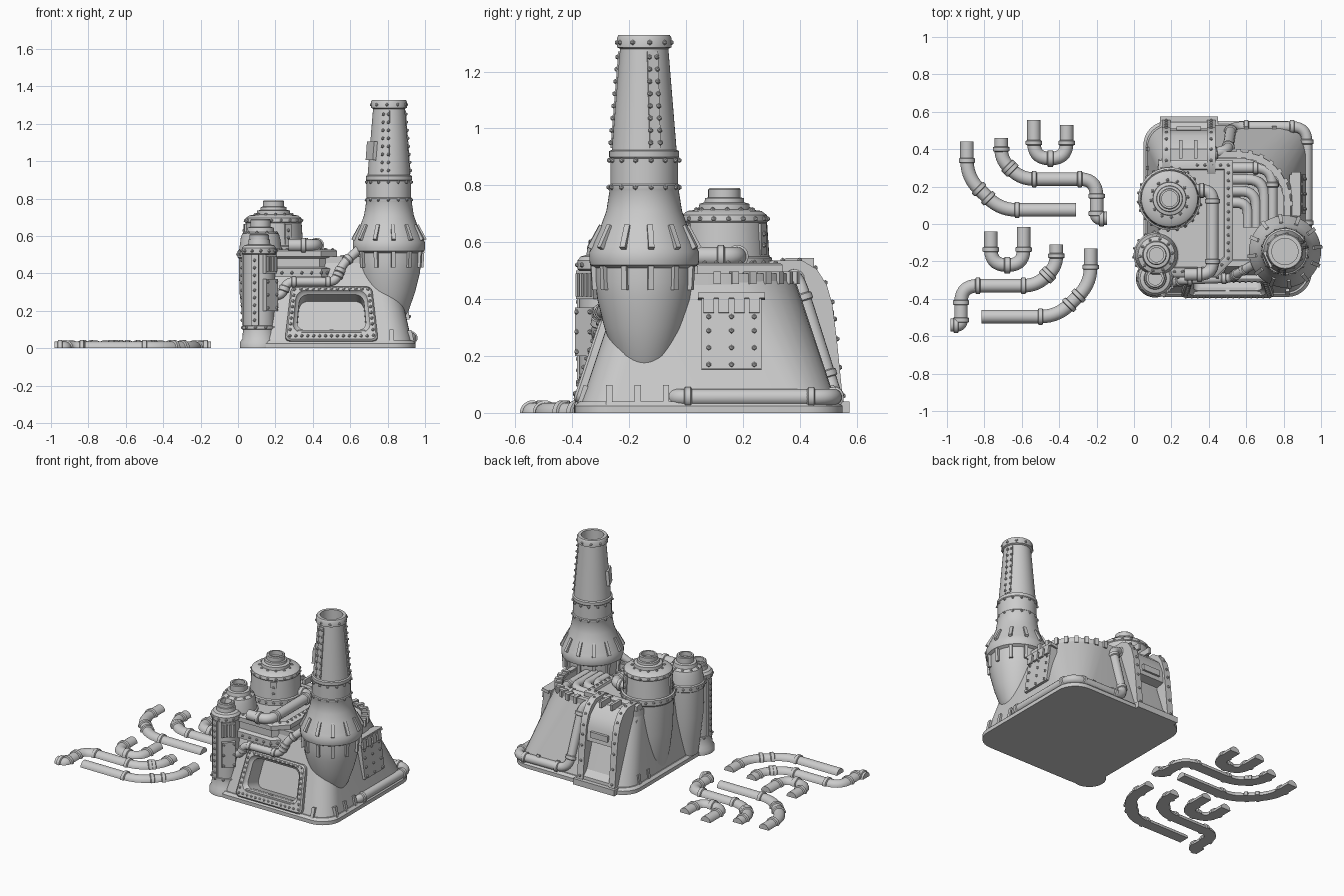
import bpy, bmesh, math
from mathutils import Vector as V, Matrix as M
from math import sin, cos, pi, radians

if "Cube" in bpy.data.objects:
    bpy.data.objects.remove(bpy.data.objects["Cube"])

RIV = []  # rivet centres, built as one object at the end


def finish(name, bm):
    bmesh.ops.recalc_face_normals(bm, faces=bm.faces)
    me = bpy.data.meshes.new(name)
    bm.to_mesh(me)
    bm.free()
    o = bpy.data.objects.new(name, me)
    bpy.context.collection.objects.link(o)
    return o


def loft(bm, rings, cyclic=False, mat=M()):
    rows = [[bm.verts.new(mat @ V(p)) for p in r] for r in rings]
    n = len(rows[0])
    for a, b in zip(rows, rows[1:] + (rows[:1] if cyclic else [])):
        for i in range(n):
            j = (i + 1) % n
            bm.faces.new((a[i], a[j], b[j], b[i]))
    if not cyclic:
        bm.faces.new(rows[0][::-1])
        bm.faces.new(rows[-1])


def solid(name, rings, cyclic=False, mat=M()):
    bm = bmesh.new()
    loft(bm, rings, cyclic, mat)
    return finish(name, bm)


def rrect(x0, x1, y0, y1, z, radii, n=8):
    """Rounded rectangle, corner radii in order back-right, back-left, front-left, front-right."""
    out = []
    for k, (cx, cy, sx, sy) in enumerate(((x1, y1, -1, -1), (x0, y1, 1, -1), (x0, y0, 1, 1), (x1, y0, -1, 1))):
        r = radii[k]
        for i in range(n + 1):
            a = pi / 2 * (k + i / n)
            out.append(V((cx + sx * r + r * cos(a), cy + sy * r + r * sin(a), z)))
    return out


def circle(cx, cy, r, z, n, a0=0):
    return [V((cx + r * cos(a0 + 2 * pi * i / n), cy + r * sin(a0 + 2 * pi * i / n), z)) for i in range(n)]


def lathe(name, cx, cy, prof, n=48):
    return solid(name, [circle(cx, cy, r, z, n) for r, z in prof])


def box(bm, c, s, rot=M()):
    bmesh.ops.create_cube(bm, size=1, matrix=M.Translation(c) @ rot @ M.Diagonal((*s, 1)))


def along(loop, step):
    out = []
    for a, b in zip(loop, loop[1:] + loop[:1]):
        if (b - a).length > step * .6:
            k = max(1, round((b - a).length / step))
            out += [a.lerp(b, i / k) for i in range(k)]
    return out


def pipe(name, pts, r, fillet=.08, half=False, collar=True):
    pts = [V(p) for p in pts]
    path, marks = [pts[0]], []
    for a, p, b in zip(pts, pts[1:], pts[2:]):
        f = min(fillet, (a - p).length * .48, (b - p).length * .48)
        s, e = p + (a - p).normalized() * f, p + (b - p).normalized() * f
        marks += [(s, (p - a).normalized()), (e, (b - p).normalized())]
        path += [s * (1 - t) ** 2 + p * 2.2 * t * (1 - t) * .909 + e * t * t for t in [i / 7 for i in range(8)]]
    path.append(pts[-1])
    bm = bmesh.new()

    def ring(p, d, up, rr):
        side = d.cross(up).normalized()
        n = 12 if half else 16
        return [p + side * rr * cos(a) + up * rr * sin(a)
                for a in [(pi * i / n if half else 2 * pi * i / n) for i in range(n + (1 if half else 0))]]

    def perp(d, up):
        u = up - d * up.dot(d)
        return u.normalized() if u.length > 1e-4 else d.orthogonal().normalized()
    up, rings = V((0, 0, 1)), []
    for i, p in enumerate(path):
        d = (path[min(i + 1, len(path) - 1)] - path[max(i - 1, 0)]).normalized()
        up = perp(d, up)
        rings.append(ring(p, d, up, r))
    loft(bm, rings)
    if collar:
        for p, d in marks:
            u = perp(d, V((0, 0, 1)))
            loft(bm, [ring(p + d * t, d, u, r * k) for t, k in ((-.014, 1), (-.01, 1.22), (.01, 1.22), (.014, 1))])
    return finish(name, bm)


# base plate and tapered main body with a recessed top
solid("base_plate", [rrect(.05, .95, -.39, .55, 0, [.13] * 4), rrect(.05, .95, -.39, .55, .025, [.13] * 4),
                     rrect(.065, .935, -.375, .535, .04, [.12] * 4)])
R_top = [.27, .1, .1, .1]
body = solid("main_body", [rrect(.07, .93, -.37, .53, .03, [.15, .12, .12, .12]),
                           rrect(.13, .83, -.22, .38, .48, R_top),
                           rrect(.16, .80, -.19, .35, .48, [.24, .08, .08, .08]),
                           rrect(.16, .80, -.19, .35, .43, [.24, .08, .08, .08])])
solid("body_rim", [rrect(.13 - o, .83 + o, -.22 - o, .38 + o, z, [r + o for r in R_top])
                   for o, z in ((.008, .45), (.008, .49), (-.025, .49), (-.025, .45))], True)

# furnace mouth, laid on the sloping front
FM = M.Translation((.5, -.322, .175)) @ M.Rotation(radians(71.6), 4, 'X')


def trap(w, y0, y1, z, r):
    return [V((p.x * (1 - .48 * p.y), p.y, z)) for p in rrect(-w / 2, w / 2, y0, y1, z, [r] * 4, 6)]


cutter = solid("mouth_cutter", [trap(.36, -.085, .115, z, .045) for z in (-.11, .2)], mat=FM)
cutter.hide_render = True
mod = body.modifiers.new("mouth", 'BOOLEAN')
mod.object, mod.solver = cutter, 'EXACT'
bpy.context.view_layer.objects.active = body
bpy.ops.object.modifier_apply(modifier="mouth")
bpy.data.objects.remove(cutter)
solid("furnace_frame", [trap(.466, -.15, .155, -.02, .03), trap(.466, -.15, .155, .022, .03),
                        trap(.45, -.142, .147, .03, .025), trap(.40, -.105, .132, .03, .05),
                        trap(.385, -.098, .125, .015, .05), trap(.36, -.085, .115, .008, .045),
                        trap(.36, -.085, .115, -.02, .045)], True, FM)
RIV += [FM @ p for p in along(trap(.425, -.125, .139, .03, .003), .032)]
bm = bmesh.new()
box(bm, (.5, -.36, .085), (.36, .04, .022))
finish("furnace_sill", bm)

# tall chimney, open at the top
CX, CY = .807, -.147
lathe("chimney", CX, CY, [(.03, .135), (.075, .15), (.105, .2), (.14, .3), (.165, .4), (.172, .46), (.172, .51),
      (.19, .52), (.193, .535), (.193, .565), (.183, .585), (.178, .6), (.155, .65), (.133, .71), (.122, .78),
      (.124, .785), (.124, .80), (.119, .805), (.119, .895), (.123, .90), (.123, .92), (.114, .925),
      (.085, 1.28), (.096, 1.285), (.096, 1.318), (.09, 1.328), (.07, 1.328), (.07, 1.1), (.07, 1.0)])
bm = bmesh.new()
for i in range(12):
    a = pi / 6 * i + .13
    rot = M.Rotation(a, 4, 'Z')
    for r, z, h, tilt in ((.167, .615, .09, -.5), (.172, .475, .085, .06)):
        box(bm, (CX + r * cos(a), CY + r * sin(a), z), (.03, .02, h), rot @ M.Rotation(tilt, 4, 'Y'))
finish("chimney_ribs", bm)
for r, z, n in ((.124, .793, 14), (.123, .888, 14), (.096, 1.302, 10)):
    RIV += circle(CX, CY, r, z, n, .2)
# riveted seams and a hatch on the neck
bm = bmesh.new()
for a, w in ((radians(260), .04), (radians(20), .04)):
    box(bm, (CX + .097 * cos(a), CY + .097 * sin(a), 1.1), (.012, w, .34),
        M.Rotation(a, 4, 'Z') @ M.Rotation(-.082, 4, 'Y'))
    for i in range(8):
        z = .95 + i * .043
        r = .115 - (z - .925) * .082 + .005
        RIV += [V((CX + r * cos(a + s), CY + r * sin(a + s), z)) for s in (-.15, .15)]
a = radians(205)
box(bm, (CX + .1 * cos(a), CY + .1 * sin(a), 1.055), (.025, .09, .1), M.Rotation(a, 4, 'Z') @ M.Rotation(-.08, 4, 'Y'))
finish("chimney_seams", bm)

# storage tanks
lathe("large_tank", .19, .135, [(.11, .03), (.135, .15), (.152, .3), (.16, .5), (.168, .51), (.168, .545), (.158, .55),
      (.15, .67), (.154, .675), (.15, .695), (.13, .71), (.09, .715), (.088, .735), (.07, .74), (.068, .755),
      (.057, .757), (.057, .785), (.052, .79), (.042, .79), (.042, .76)])
lathe("medium_tank", .12, -.165, [(.08, .03), (.095, .15), (.112, .3), (.116, .48), (.122, .485), (.122, .52), (.114, .525),
      (.105, .59), (.098, .612), (.075, .622), (.07, .645), (.054, .648), (.054, .685), (.05, .69), (.038, .69), (.038, .66)])
lathe("small_tank", .113, -.29, [(.103, 0), (.103, .03), (.09, .05), (.086, .1), (.09, .102), (.09, .118), (.085, .12),
      (.085, .5), (.092, .505), (.092, .535), (.08, .55), (.06, .555), (.057, .58), (.052, .582), (.052, .605),
      (.047, .61), (.036, .61), (.036, .58)])
for x, y, r, z, n in ((.19, .135, .168, .528, 22), (.19, .135, .152, .682, 18), (.19, .135, .1, .714, 12),
                      (.12, -.165, .122, .503, 16), (.12, -.165, .086, .617, 10), (.113, -.29, .092, .52, 12),
                      (.113, -.29, .09, .11, 10)):
    RIV += circle(x, y, r, z, n, .1)
# tank seams, gauge panel and vent
bm = bmesh.new()
for x, y, r, z, h, deg in ((.19, .135, .153, .61, .11, -60), (.19, .135, .153, .61, .11, 60), (.19, .135, .153, .61, .11, 190),
                           (.113, -.29, .085, .31, .38, 255), (.113, -.29, .085, .31, .38, 180)):
    a = radians(deg)
    box(bm, (x + r * cos(a), y + r * sin(a), z), (.014, .04, h), M.Rotation(a, 4, 'Z'))
    k = int(h / .04)
    RIV += [V((x + (r + .007) * cos(a), y + (r + .007) * sin(a), z + (i - (k - 1) / 2) * .04)) for i in range(k)]
a = radians(315)
rot = M.Rotation(a, 4, 'Z')
for r, z, s in ((.085, .285, (.03, .085, .17)), (.083, .45, (.02, .085, .1))):
    box(bm, (.113 + r * cos(a), -.29 + r * sin(a), z), s, rot)
for i in range(4):
    box(bm, V((.113, -.29, .45)) + rot @ V((.096, (i - 1.5) * .021, 0)), (.014, .01, .08), rot)
RIV += [V((.113, -.29, .285)) + rot @ V((.1, s, t)) for s in (-.033, .033) for t in (-.07, 0, .07)]
finish("tank_panels", bm)

# chamfered deck in two tiers
def deck(o, z):
    return [V(p) for p in ((.13, -.27 - o, z), (.44 + o * .4, -.27 - o, z), (.52 + o, -.19 - o * .4, z),
                           (.52 + o, .33 + o, z), (.13, .33 + o, z))]


solid("upper_deck", [deck(o, z) for o, z in ((.015, .38), (.015, .425), (-.01, .435), (-.01, .48), (.01, .49),
                                             (.01, .52), (0, .527), (-.035, .527), (-.04, .512))])
RIV += [p for p in along(deck(-.015, .527), .042) if p.x > .3 or p.y < 0]
RIV += [p for p in along(deck(.017, .403), .05) if p.y < -.15]

# pipework on the building
pipe("deck_pipe", [(.27, -.27, .55), (.42, -.27, .55), (.42, .18, .55), (.3, .18, .55)], .033, .07)
pipe("front_pipe", [(.15, -.31, .28), (.235, -.31, .28), (.26, -.3, .355), (.52, -.29, .355), (.56, -.26, .45),
                    (.67, -.2, .55)], .024, .04)
for i in range(4):
    o = i * .062
    pipe(f"feed_pipe_{i + 1}", [(.48, .3 - o, .46), (.74 - o * .7, .3 - o, .46), (.74 - o * .7, -.02, .46)], .028, .09, collar=i == 0)
pipe("back_pipe", [(.36, .37, .47), (.5, .39, .47), (.52, .52, .06), (.925, .52, .055), (.925, -.04, .055),
                   (.83, -.06, .055)], .029, .08)

# rear hatch housing: cheeks, recessed middle, foot
def yz_prism(bm, x0, x1, prof):
    loft(bm, [[(x, y, z) for y, z in prof] for x in (x0, x1)])


bm = bmesh.new()
out = [(.25, .0), (.565, .0), (.55, .06), (.53, .26), (.515, .38), (.495, .45), (.46, .505), (.41, .535), (.3, .535), (.25, .5)]
for x in (.15, .39):
    yz_prism(bm, x, x + .045, out)
    RIV += [V((x + .0225, y, z)) for y, z in ((.553, .06), (.541, .16), (.531, .26), (.523, .33), (.514, .39), (.49, .458),
                                              (.455, .51), (.4, .536), (.34, .536))]
yz_prism(bm, .18, .4, [(.25, 0), (.55, 0), (.545, .06), (.44, .16), (.45, .28), (.51, .29), (.5, .38), (.47, .45),
                       (.4, .51), (.25, .51)])
box(bm, (.293, .5, .02), (.31, .15, .04))
box(bm, (.293, .505, .34), (.13, .03, .04))
for x in (.25, .33):
    box(bm, (x, .4, .525), (.018, .1, .04))
finish("rear_hatch", bm)

# riveted vent panel on the right side
bm = bmesh.new()
rot = M.Rotation(radians(-8), 4, 'Y')
c = V((.875, .16, .285))
box(bm, c, (.05, .21, .27), rot)
box(bm, c + rot @ V((.01, 0, .125)), (.05, .235, .02), rot)
for i in range(4):
    box(bm, c + rot @ V((.02, (i - 1.5) * .053, .095)), (.035, .037, .065), rot)
for y in (-.08, 0, .08):
    RIV += [c + rot @ V((.026, y, z)) for z in (-.12, -.06, 0, .05)]
finish("side_panel", bm)

# buttress fins round the base and tabs on the body rim
bm = bmesh.new()
for x in (.3, .5, .72, .82):
    box(bm, (x, -.355, .05), (.022, .04, .09), M.Rotation(-.32, 4, 'X'))
for y in (-.27, -.17, -.07):
    box(bm, (.918, y, .05), (.04, .022, .09), M.Rotation(-.22, 4, 'Y'))
for x in (.6, .75):
    box(bm, (x, .515, .05), (.022, .04, .09), M.Rotation(.32, 4, 'X'))
for y in (.3, .4):
    box(bm, (.085, y, .05), (.04, .022, .09), M.Rotation(.15, 4, 'Y'))
for i in range(8):
    a = pi / 2 * i / 7
    p = (.56 + .265 * cos(a), .11 + .265 * sin(a), .475)
    box(bm, p, (.05, .025, .045), M.Rotation(a, 4, 'Z'))
finish("fins_and_tabs", bm)

# loose half-pipes on the floor, second set mirrored
PATHS = {"long_bend": [(-.893, .44), (-.893, .25), (-.715, .075), (-.31, .075)],
         "s_bend": [(-.71, .46), (-.71, .345), (-.605, .24), (-.2, .24), (-.2, .03), (-.145, .03)],
         "u_bend": [(-.535, .555), (-.535, .35), (-.36, .35), (-.36, .53)]}
for nm, pts in PATHS.items():
    pipe("loose_" + nm, [(x, y, 0) for x, y in pts], .036, .09, True)
    pipe("loose_" + nm + "_mirrored", [(-1.125 - x, y - .57, 0) for x, y in pts], .036, .09, True)

# all rivets
bm = bmesh.new()
for p in RIV:
    bmesh.ops.create_icosphere(bm, subdivisions=1, radius=.0095, matrix=M.Translation(p))
finish("rivets", bm)

bpy.ops.object.select_all(action='SELECT')
bpy.context.view_layer.objects.active = body
bpy.ops.object.shade_smooth_by_angle(angle=radians(35))
